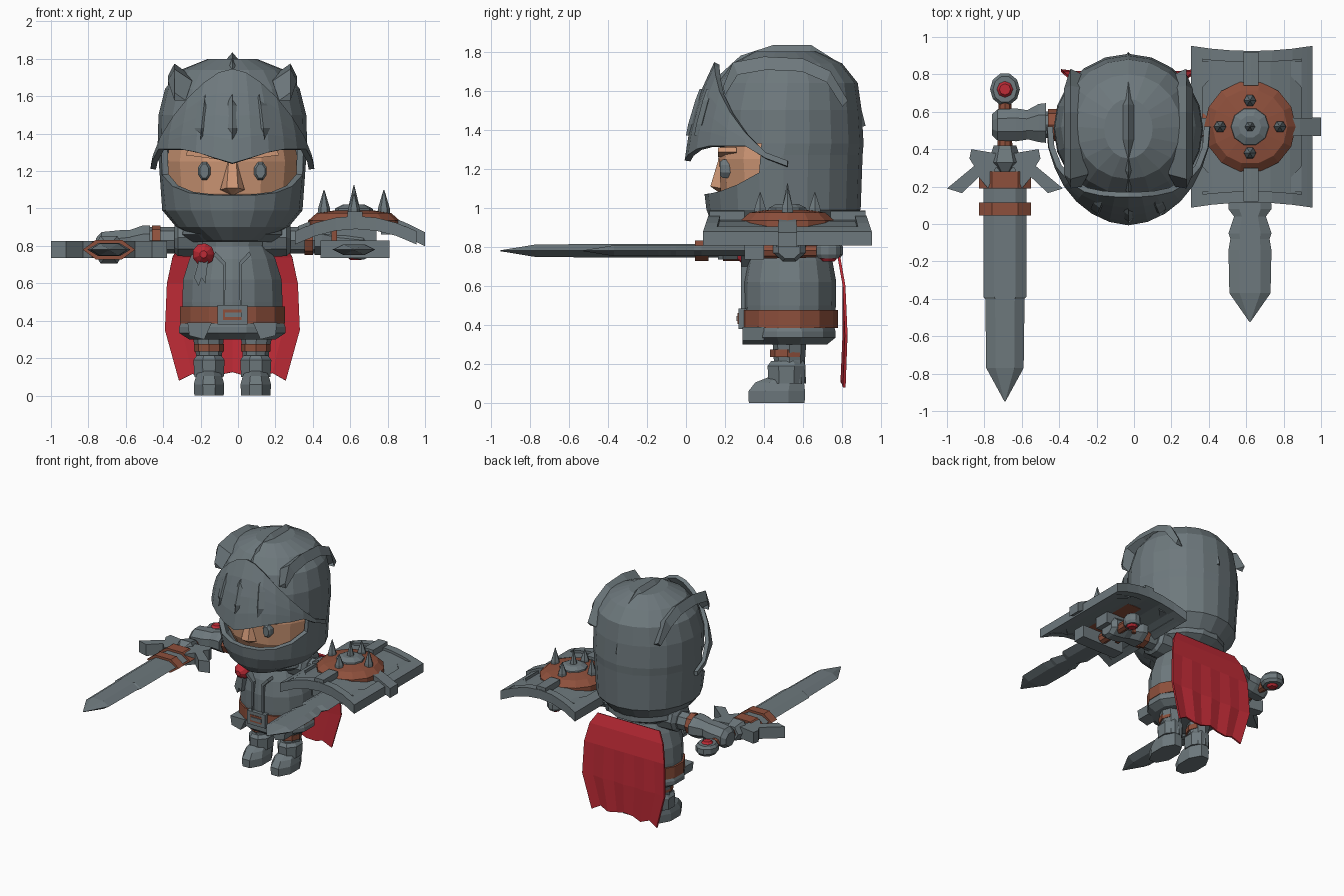
import bpy, bmesh, math
from math import sin, cos, pi, radians

if "Cube" in bpy.data.objects:
    bpy.data.objects.remove(bpy.data.objects["Cube"])

C, CY = -0.03, 0.53          # body symmetry plane and depth centre


def material(name, rgb):
    m = bpy.data.materials.new(name)
    m.diffuse_color = (*rgb, 1)
    m.use_nodes = True
    m.node_tree.nodes["Principled BSDF"].inputs["Base Color"].default_value = m.diffuse_color
    return m


STEEL = material("steel grey", (0.155, 0.19, 0.205))
LEATHER = material("brown leather", (0.27, 0.08, 0.045))
RED = material("red cloth", (0.52, 0.024, 0.037))
SKIN = material("skin", (0.62, 0.31, 0.18))


def mesh(name, verts, faces, mat, thick=0, offset=-1):
    me = bpy.data.meshes.new(name)
    me.from_pydata(verts, [], faces)
    bm = bmesh.new()
    bm.from_mesh(me)
    bmesh.ops.remove_doubles(bm, verts=bm.verts, dist=1e-5)
    bmesh.ops.recalc_face_normals(bm, faces=bm.faces)
    bm.to_mesh(me)
    bm.free()
    me.materials.append(mat)
    ob = bpy.data.objects.new(name, me)
    bpy.context.collection.objects.link(ob)
    if thick:
        mod = ob.modifiers.new("thickness", 'SOLIDIFY')
        mod.thickness, mod.offset = thick, offset
    return ob


def tube(name, rings, mat, n=8, axis='Z', phase=0.0):
    """Capped loft; ring = (position on axis, radius a, radius b, centre a, centre b)."""
    verts = []
    for t, a, b, ca, cb in rings:
        for i in range(n):
            w = 2 * pi * (i + phase) / n
            p, q = ca + a * cos(w), cb + b * sin(w)
            verts.append({'X': (t, p, q), 'Y': (p, t, q), 'Z': (p, q, t)}[axis])
    faces = [(k * n + i, k * n + (i + 1) % n, (k + 1) * n + (i + 1) % n, (k + 1) * n + i)
             for k in range(len(rings) - 1) for i in range(n)]
    faces += [tuple(range(n)), tuple(range(len(verts) - n, len(verts)))]
    return mesh(name, verts, faces, mat)


def box(name, x0, x1, y0, y1, z0, z1, mat):
    a, b = (x1 - x0) / 2 ** .5, (y1 - y0) / 2 ** .5
    c = ((x0 + x1) / 2, (y0 + y1) / 2)
    return tube(name, [(z0, a, b, *c), (z1, a, b, *c)], mat, 4, 'Z', .5)


def prism(name, pts, axis_lo, axis_hi, mat, axis='Z'):
    n = len(pts)
    verts = [(p, q, h) if axis == 'Z' else (p, h, q) for h in (axis_lo, axis_hi) for p, q in pts]
    faces = [(i, (i + 1) % n, n + (i + 1) % n, n + i) for i in range(n)]
    return mesh(name, verts, faces + [tuple(range(n)), tuple(range(n, 2 * n))], mat)


def grid(cols, rows):
    return [(r * cols + c, r * cols + c + 1, (r + 1) * cols + c + 1, (r + 1) * cols + c)
            for r in range(rows - 1) for c in range(cols - 1)]


def interp(t, keys):
    for (a, u), (b, v) in zip(keys, keys[1:]):
        if t <= b:
            break
    return u + (v - u) * max(0, min(1, (t - a) / (b - a)))


# --- helmet shell with face opening
N = 20
shell = [(.83, .17, .25, .46), (.90, .30, .34, .48), (.99, .375, .395, .50), (1.07, .395, .405, .50),
         (1.33, .40, .40, .51), (1.50, .395, .39, .51), (1.64, .36, .36, .52),
         (1.74, .28, .28, .52), (1.80, .13, .16, .51)]
verts, faces = [], []
for k, (z, rx, ry, cy) in enumerate(shell):
    for i in range(N):
        u = 2 * pi * i / N                       # u = 0 faces the front
        lift = .2 * min(1, 1 - cos(u)) ** 1.6 * (k == 3)
        verts.append((C + rx * sin(u), cy - ry * cos(u), z + lift))
for k in range(len(shell) - 1):
    for i in range(N):
        if k == 3 and (i < 4 or i >= N - 4):
            continue
        j = (i + 1) % N
        faces.append((k * N + i, k * N + j, (k + 1) * N + j, (k + 1) * N + i))
faces += [tuple(range(N)), tuple(range(len(verts) - N, len(verts)))]
mesh("helmet_shell", verts, faces, STEEL, .035)

# --- raised visor with vents
VF = [(1.2, 1.04), (1.41, .97), (1.58, .86), (1.74, .70)]


def visor_point(u, z):
    f = interp(z, VF)
    return C + .41 * f * sin(u), .48 - .46 * f * cos(u), z


cols, rows, verts = 15, 5, []
for r in range(rows):
    for c in range(cols):
        u = radians(-95 + 190 * c / (cols - 1))
        zt = 1.24 + .5 * max(0, cos(u)) ** 1.3
        zb = min(1.24 + .075 * min(1, abs(u) / .6), zt - .03)
        verts.append(visor_point(u, zb + (zt - zb) * r / (rows - 1)))
mesh("visor", verts, grid(cols, rows), STEEL, .03, 0)
for d in (-25, 0, 25):
    rings = []
    for z, a in ((1.37, .003), (1.43, .036), (1.55, .036), (1.61, .003)):
        x, y, _ = visor_point(radians(d), z)
        rings.append((z, a, .028, x, y))
    tube("visor_vent", rings, STEEL, 4)

# --- three crest ridges over the helmet
for dx, path in ((0, [(.17, 1.68), (.28, 1.78), (.45, 1.835), (.64, 1.835), (.79, 1.74), (.88, 1.58), (.92, 1.42)]),
                 (-.28, [(.19, 1.62), (.24, 1.745), (.4, 1.775), (.6, 1.765), (.74, 1.70), (.83, 1.55)]),
                 (.28, [(.19, 1.62), (.24, 1.745), (.4, 1.775), (.6, 1.765), (.74, 1.70), (.83, 1.55)])):
    verts = []
    lean = .03 if dx > 0 else -.03 if dx < 0 else 0
    for i, (y, z) in enumerate(path):
        w = .03 if i in (0, len(path) - 1) else .065
        k = .91 if i else .97
        by, bz = .52 + (y - .52) * k, 1.35 + (z - 1.35) * .84
        verts += [(C + dx - w, by, bz), (C + dx + lean, y, z), (C + dx + w, by, bz)]
    m = len(verts)
    mesh("crest_ridge", verts, grid(3, len(path)) + [(0, 1, 2), (m - 3, m - 2, m - 1)], STEEL)

# --- face
tube("face", [(.98, .30, .28, C, .51), (1.08, .345, .33, C, .51), (1.25, .36, .345, C, .51),
              (1.42, .33, .32, C, .51)], SKIN, 14, 'Z', .5)
mesh("nose", [(C - .02, .17, 1.26), (C + .02, .17, 1.26), (C - .065, .18, 1.10), (C + .065, .18, 1.10),
              (C - .03, .125, 1.11), (C + .03, .125, 1.11), (C, .18, 1.07)],
     [(0, 1, 5, 4), (0, 4, 2), (1, 3, 5), (2, 4, 6), (4, 5, 6), (5, 3, 6), (0, 2, 6, 3, 1)], SKIN)

for s in (-1, 1):
    X = lambda d: C + s * d
    # face details
    tube("eye", [(.175, .025, .04, X(.15), 1.2), (.19, .036, .052, X(.15), 1.2),
                 (.25, .036, .052, X(.15), 1.2)], STEEL, 8, 'Y', .5)
    prism("eyebrow", [(X(.06), 1.26), (X(.25), 1.285), (X(.24), 1.31), (X(.07), 1.285)], .165, .26, SKIN, 'Y')
    # arms
    tube("shoulder", [(X(.10), .13, .11, CY, .845), (X(.29), .12, .105, CY, .845), (X(.31), .09, .08, CY, .84)],
         STEEL, 10, 'X')
    tube("upper_arm", [(X(.28), .075, .07, CY, .83), (X(.46), .07, .07, CY, .83)], STEEL, 8, 'X')
    tube("arm_strap", [(X(.385), .085, .08, CY, .83), (X(.43), .085, .08, CY, .83)], LEATHER, 8, 'X')
    tube("gauntlet_cuff", [(X(.44), .115, .085, .54, .83), (X(.48), .11, .085, .54, .83),
                           (X(.55), .08, .07, CY, .82)], STEEL, 8, 'X', .5)
    tube("fist", [(X(.54), .085, .07, CY, .82), (X(.60), .095, .08, CY, .81), (X(.70), .09, .08, CY, .80),
                  (X(.73), .06, .055, CY, .79)], STEEL, 8, 'X', .5)
    # legs
    tube("leg", [(.10, .075, .085, X(.125), CY), (.22, .07, .08, X(.125), CY), (.36, .09, .09, X(.13), CY)], STEEL, 8)
    tube("leg_strap", [(.235, .08, .09, X(.125), .52), (.275, .08, .09, X(.125), .52)], LEATHER, 8)
    tube("boot", [(0, .085, .155, X(.125), .465), (.06, .088, .157, X(.125), .465),
                  (.105, .075, .135, X(.125), .48), (.13, .06, .10, X(.125), .51)], STEEL, 8, 'Z', .5)
    tube("greave", [(.10, .085, .10, X(.125), .515), (.19, .09, .105, X(.125), .515),
                    (.215, .07, .09, X(.125), .52)], STEEL, 8, 'Z', .5)
    # hip and chest plates
    prism("chest_seam", [(X(.04), .48), (X(.05), .48), (X(.05), .70), (X(.10), .75), (X(.09), .77), (X(.035), .71)],
          .283, .36, STEEL, 'Y')
    prism("hip_plate", [(X(.11), .39), (X(.24), .39), (X(.23), .32), (X(.15), .30)], .29, .40, STEEL, 'Y')

# --- torso
tube("torso", [(.34, .25, .21, C, CY), (.40, .27, .232, C, CY), (.50, .275, .238, C, CY), (.62, .27, .24, C, CY),
               (.73, .235, .22, C, CY), (.80, .20, .19, C, CY), (.92, .22, .2, C, CY)], STEEL, 14, 'Z', .5)
tube("skirt", [(.30, .24, .2, C, CY), (.335, .295, .245, C, CY), (.365, .295, .245, C, CY),
               (.42, .27, .23, C, CY)], STEEL, 12, 'Z', .5)
tube("belt", [(.385, .288, .248, C, CY), (.475, .288, .248, C, CY)], LEATHER, 14, 'Z', .5)
tube("collar", [(.82, .24, .22, C, .52), (.86, .29, .30, C, .52), (.91, .28, .30, C, .52)], STEEL, 14)
box("buckle", C - .08, C + .08, .268, .32, .38, .485, STEEL)
box("buckle_gap", C - .05, C + .05, .264, .30, .405, .46, LEATHER)
box("buckle_pin", C - .04, C + .05, .258, .30, .42, .445, STEEL)
tube("rosette", [(.38, .058, .058, C - .155, .755), (.31, .06, .06, C - .155, .755),
                 (.29, .045, .045, C - .155, .755), (.265, .02, .02, C - .155, .755)], RED, 9, 'Y')
prism("ribbon", [(-.21, .72), (-.16, .72), (-.175, .60), (-.195, .63), (-.21, .585), (-.235, .63)], .29, .36, STEEL, 'Y')

# --- cape
cols, verts = 9, []
jag = [0, .035, .01, .03, .045, .025, .015, .04, 0]
for r, (z, w, y) in enumerate([(.82, .27, .755), (.74, .32, .785), (.60, .35, .81), (.35, .36, .815), (.08, .285, .805)]):
    for c in range(cols):
        t = 2 * c / (cols - 1) - 1
        verts.append((C + w * t, y + .006 * (-1) ** c * (r > 2), z + jag[c] * (r == 4)))
mesh("cape", verts, grid(cols, 5), RED, .014, 0)

# --- sword in the fist at -x, pointing forward
SX, SZ = -.69, .78
tube("sword_blade", [(y, a, b, SX, SZ) for y, a, b in
                     ((.30, .115, .04), (-.39, .115, .04), (-.40, .105, .04), (-.77, .10, .037), (-.95, .002, .003))],
     STEEL, 6, 'Y')
for y0, y1 in ((.045, .115), (.19, .28)):
    tube("blade_strap", [(y0, .14, .06, SX, SZ), (y1, .14, .06, SX, SZ)], LEATHER, 6, 'Y')
half = [(.18, .40), (.19, .35), (.165, .31), (.31, .19), (.23, .165), (.14, .25), (.09, .19), (.05, .30)]
prism("sword_guard", [(SX, .37)] + [(SX + a, b) for a, b in half] + [(SX - a, b) for a, b in half[::-1]],
      SZ - .045, SZ + .045, STEEL)
tube("guard_block", [(.27, .03, .04, SX, SZ), (.33, .09, .085, SX, SZ), (.42, .06, .06, SX, SZ)], STEEL, 6, 'Y')

# --- grip, pommel and gem for both weapons
for gx, py in ((SX, .72), (.63, .73)):
    tube("grip", [(.38, .04, .04, gx, SZ), (py - .06, .035, .035, gx, SZ)], LEATHER, 8, 'Y')
    r = .08 if gx < 0 else .06
    tube("pommel", [(SZ - .04, r * .8, r * .9, gx, py), (SZ - .02, r, r * 1.1, gx, py),
                    (SZ + .02, r, r * 1.1, gx, py), (SZ + .04, r * .8, r * .9, gx, py)], STEEL, 10)
    tube("pommel_gem", [(SZ - .055, .03, .03, gx, py), (SZ - .03, .052, .052, gx, py),
                        (SZ + .03, .052, .052, gx, py), (SZ + .055, .03, .03, gx, py)], RED, 8)

# --- short blade under the shield
tube("short_blade", [(y, a, .032, .62, SZ) for y, a in
                     ((.34, .105), (.08, .115), (.04, .085), (-.05, .115), (-.08, .105), (-.14, .115), (-.37, .11))]
     + [(-.525, .002, .003, .62, SZ)], STEEL, 6, 'Y')
box("short_blade_guard", .44, .81, .30, .40, .735, .83, STEEL)

# --- arched square shield with frame, ribs, disc and spikes
HX, HY = .63, .52


def arched(name, x0, x1, y0, y1, lo, hi, mat=STEEL, n=7):
    verts = []
    for i in range(n):
        x = x0 + (x1 - x0) * i / (n - 1)
        k = ((x - HX) / .33) ** 2
        for y, h in ((y0, lo), (y1, lo), (y1, hi), (y0, hi)):
            verts.append((x, HY + y * (1 + .07 * k), .925 - .085 * k + h))
    faces = [(4 * i + j, 4 * i + (j + 1) % 4, 4 * i + 4 + (j + 1) % 4, 4 * i + 4 + j)
             for i in range(n - 1) for j in range(4)]
    mesh(name, verts, faces + [(0, 1, 2, 3), tuple(range(4 * n - 4, 4 * n))], mat)


arched("shield_plate", .31, .94, -.39, .39, -.03, .015)
for s in (-1, 1):
    e = HX + s * .325
    arched("shield_side_frame", min(e, e - s * .06), max(e, e - s * .06), -.405, .405, -.035, .035, STEEL, 3)
    lo, hi = sorted((s * .405, s * .345))
    arched("shield_end_frame", .305, .955, lo, hi, -.035, .035)
    lo, hi = sorted((s * .22, s * .40))
    arched("shield_rib", .585, .665, lo, hi, 0, .06, STEEL, 3)
    for t in (-1, 1):                              # corner gussets
        cx = HX + t * .265
        prism("shield_gusset", [(cx, HY + s * .35), (cx - t * .13, HY + s * .35), (cx, HY + s * .21)],
              .86, .905, STEEL)
arched("shield_cross_rib", .32, 1.0, -.045, .045, -.02, .055)
tube("shield_disc", [(.89, .245, .245, .62, HY), (.935, .245, .245, .62, HY), (.975, .20, .20, .62, HY),
                     (.99, .10, .10, .62, HY)], LEATHER, 14)
tube("shield_boss", [(.96, .11, .11, .62, HY), (1.0, .10, .10, .62, HY), (1.02, .06, .06, .62, HY)], STEEL, 10)
for dx, dy, top in ((0, 0, 1.125), (.16, 0, 1.10), (-.16, 0, 1.10), (0, .14, 1.08), (0, -.14, 1.08)):
    tube("shield_spike", [(.95, .036, .036, .62 + dx, HY + dy), (1.0, .032, .032, .62 + dx, HY + dy),
                          (top, .002, .002, .62 + dx, HY + dy)], STEEL, 6)
box("shield_bracket", .52, .74, .46, .58, .80, .91, STEEL)
box("shield_hand_strap", .50, .53, .42, .62, .78, .90, LEATHER)
